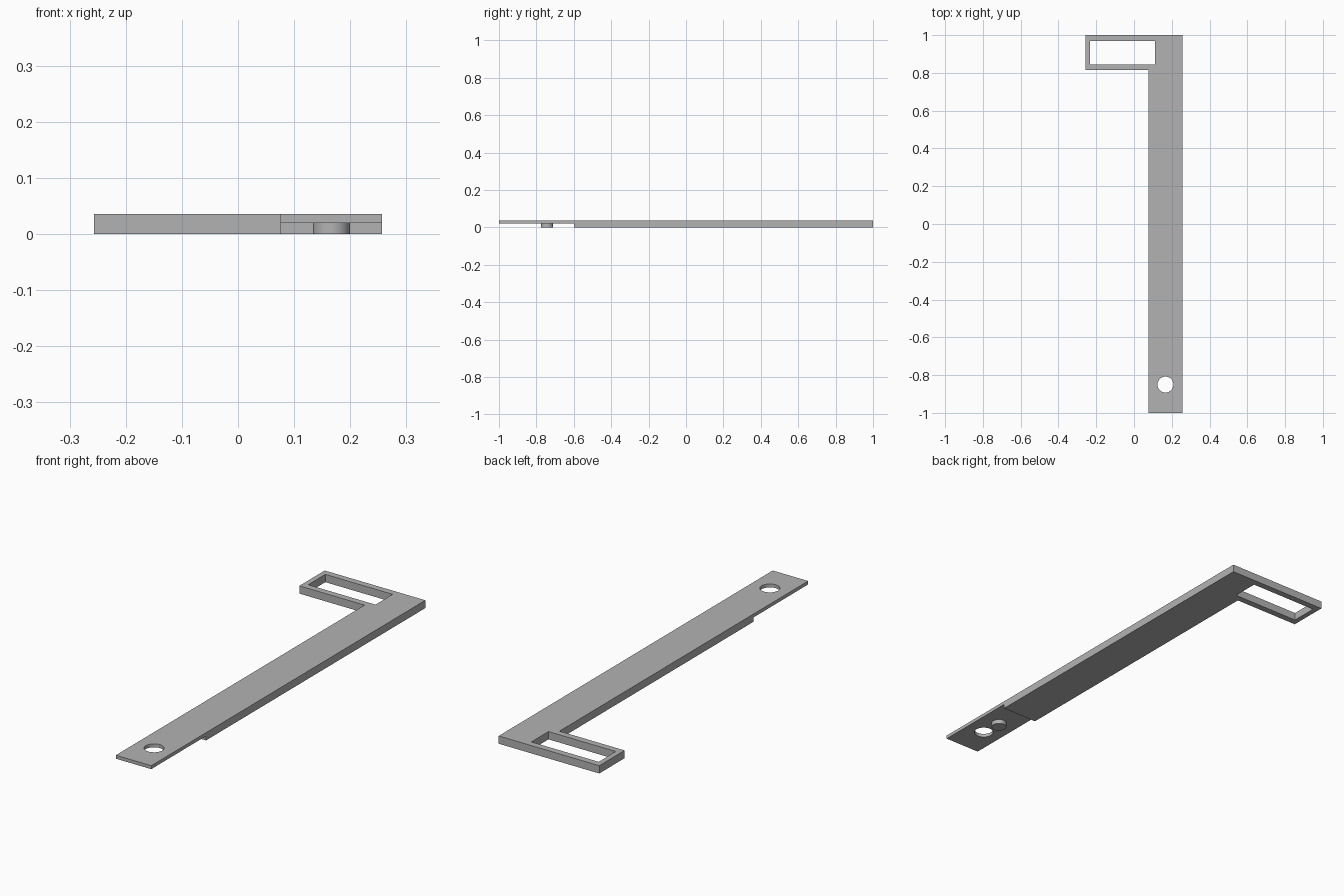
import bpy
import bmesh
from mathutils import Matrix, Vector

if "Cube" in bpy.data.objects:
    bpy.data.objects.remove(bpy.data.objects["Cube"], do_unlink=True)

THICK = 0.036       # full plate thickness
STEP = 0.02         # underside of the thin tongue
BAR_L, BAR_R = 0.076, 0.257
BAR_X = (BAR_L + BAR_R) / 2

grey = bpy.data.materials.new("plain_grey")
grey.use_nodes = True
grey.diffuse_color = (0.45, 0.45, 0.45, 1)
grey.node_tree.nodes["Principled BSDF"].inputs["Base Color"].default_value = grey.diffuse_color


def add_object(name, bm):
    bmesh.ops.recalc_face_normals(bm, faces=bm.faces)
    mesh = bpy.data.meshes.new(name)
    bm.to_mesh(mesh)
    bm.free()
    mesh.materials.append(grey)
    obj = bpy.data.objects.new(name, mesh)
    bpy.context.collection.objects.link(obj)
    return obj


def prism(name, outline, z0, z1):
    bm = bmesh.new()
    face = bm.faces.new([bm.verts.new((x, y, z0)) for x, y in outline])
    walls = bmesh.ops.extrude_face_region(bm, geom=[face])["geom"]
    verts = [v for v in walls if isinstance(v, bmesh.types.BMVert)]
    bmesh.ops.translate(bm, verts=verts, vec=Vector((0, 0, z1 - z0)))
    return add_object(name, bm)


def block(name, x0, x1, y0, y1, z0, z1):
    return prism(name, [(x0, y0), (x1, y0), (x1, y1), (x0, y1)], z0, z1)


def cylinder(name, x, y, radius, z0, z1):
    bm = bmesh.new()
    bmesh.ops.create_cone(bm, cap_ends=True, segments=48, radius1=radius, radius2=radius,
                          depth=z1 - z0, matrix=Matrix.Translation((x, y, (z0 + z1) / 2)))
    return add_object(name, bm)


def select_only(obj):
    bpy.ops.object.select_all(action="DESELECT")
    obj.select_set(True)
    bpy.context.view_layer.objects.active = obj


# L-shaped plate
plate = prism("bracket_plate",
              [(BAR_L, -1), (BAR_R, -1), (BAR_R, 1), (-BAR_R, 1), (-BAR_R, 0.815), (BAR_L, 0.815)],
              0, THICK)

# Window in the side arm, tongue rebate underneath, and round hole
cutters = [
    block("window_cutter", -0.233, 0.111, 0.845, 0.97, -0.1, 0.1),
    block("tongue_cutter", 0, 0.4, -1.1, -0.6, -0.1, STEP),
    cylinder("hole_cutter", BAR_X, -0.85, 0.042, -0.1, 0.1),
]
select_only(plate)
for cutter in cutters:
    cutter.hide_render = True
    mod = plate.modifiers.new(cutter.name, "BOOLEAN")
    mod.operation = "DIFFERENCE"
    mod.solver = "EXACT"
    mod.object = cutter
    bpy.ops.object.modifier_apply(modifier=mod.name)
    bpy.data.objects.remove(cutter, do_unlink=True)

# Locating peg under the tongue
peg = cylinder("locating_peg", BAR_X, -0.743, 0.033, 0, STEP)

for part in (plate, peg):
    select_only(part)
    bpy.ops.object.shade_smooth_by_angle(angle=0.5)
